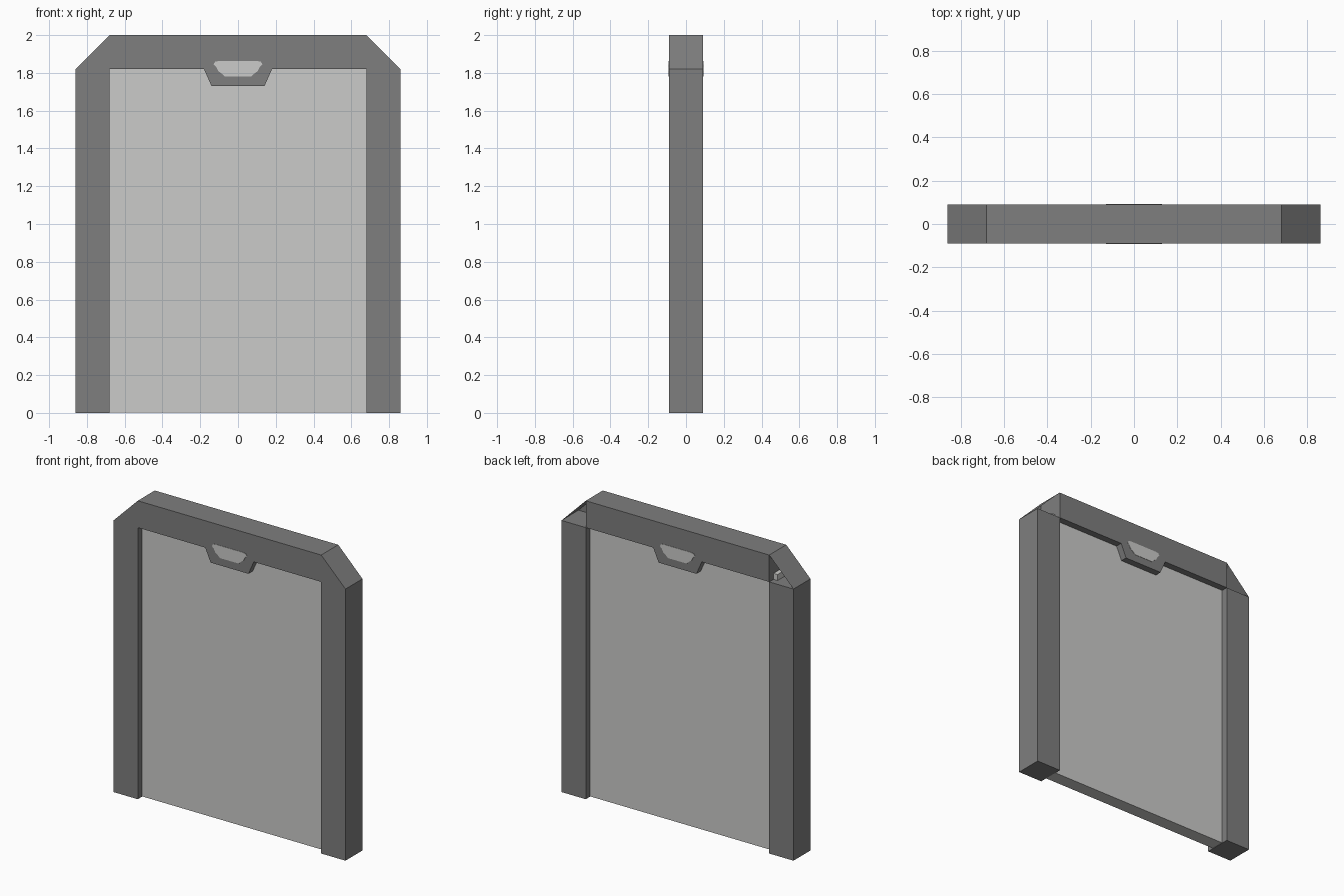
import bpy, bmesh

old = bpy.data.objects.get("Cube")
if old:
    bpy.data.objects.remove(old, do_unlink=True)


def material(name, rgb):
    m = bpy.data.materials.new(name)
    m.use_nodes = True
    m.diffuse_color = (*rgb, 1)
    m.node_tree.nodes["Principled BSDF"].inputs["Base Color"].default_value = (*rgb, 1)
    return m


DARK = material("dark grey frame", (0.21, 0.21, 0.21))
LIGHT = material("light grey panel", (0.60, 0.60, 0.585))


def finish(name, bm, mat):
    mesh = bpy.data.meshes.new(name)
    bm.to_mesh(mesh)
    bm.free()
    mesh.materials.append(mat)
    ob = bpy.data.objects.new(name, mesh)
    bpy.context.collection.objects.link(ob)
    return ob


def prism(name, outline, y0, y1, mat):
    """Extrude an (x, z) outline from y0 to y1."""
    bm = bmesh.new()
    face = bm.faces.new([bm.verts.new((x, y0, z)) for x, z in outline])
    ext = bmesh.ops.extrude_face_region(bm, geom=[face])["geom"]
    verts = [v for v in ext if isinstance(v, bmesh.types.BMVert)]
    bmesh.ops.translate(bm, vec=(0, y1 - y0, 0), verts=verts)
    bmesh.ops.recalc_face_normals(bm, faces=bm.faces)
    return finish(name, bm, mat)


def mirrored(half):
    """Complete a right half outline with its mirror image."""
    return half + [(-x, z) for x, z in reversed(half)]


OUT, INN, TOP, SPRING, D = 0.86, 0.68, 2.0, 1.82, 0.09

# Posts and the corner covers, which are open at the back
for side, s in (("left", 1), ("right", -1)):
    prism(side + "_post", [(s * INN, 0), (s * OUT, 0), (s * OUT, SPRING), (s * INN, SPRING)],
          -D, D, DARK)
    bm = bmesh.new()
    low, high, inner, low_back, high_back = [bm.verts.new((s * x, y, z)) for x, y, z in (
        (OUT, -D, SPRING), (INN, -D, TOP), (INN, -D, SPRING),
        (OUT, D, SPRING), (INN, D, TOP))]
    faces = [bm.faces.new((low, high, inner)), bm.faces.new((low, low_back, high_back, high))]
    if s < 0:
        bmesh.ops.reverse_faces(bm, faces=faces)
    finish(side + "_corner_cover", bm, DARK)

# Lintel with the lowered middle tab
prism("lintel", mirrored([(0.14, 1.73), (0.18, SPRING), (INN, SPRING), (INN, TOP)]), -D, D, DARK)

# Door panel, running a little way into the frame
prism("door_panel", mirrored([(0.71, 0.002), (0.71, 1.86)]), -0.045, 0.045, LIGHT)

# Thin light plates on both sides of the tab
plate = mirrored([(0.07, 1.78), (0.085, 1.795), (0.105, 1.81), (0.115, 1.83),
                  (0.13, 1.845), (0.12, 1.86), (0.10, 1.863)])
prism("front_light_plate", plate, -D - 0.002, -D + 0.002, LIGHT)
prism("back_light_plate", plate, D - 0.002, D + 0.002, LIGHT)
